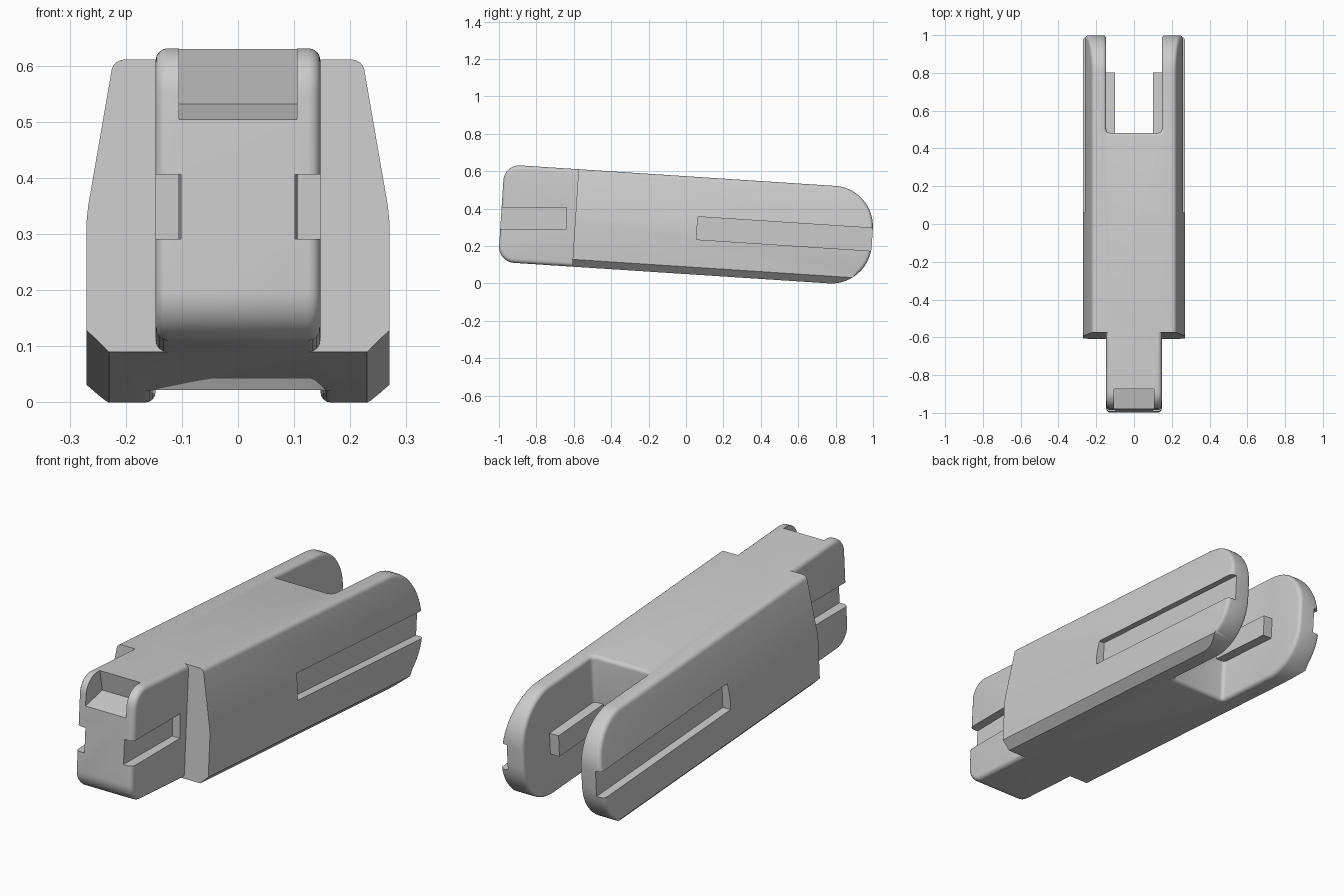
import bpy, bmesh
from math import sin, cos, pi, atan2
from mathutils import Vector, Matrix

cube = bpy.data.objects.get("Cube")
if cube:
    bpy.data.objects.remove(cube, do_unlink=True)

grey = bpy.data.materials.new("light grey")
grey.use_nodes = True
tone = (0.6, 0.6, 0.6, 1)
grey.diffuse_color = tone
grey.node_tree.nodes["Principled BSDF"].inputs["Base Color"].default_value = tone

TILT = Matrix.Translation((0, 0, 0.317)) @ Matrix.Rotation(-0.065, 4, 'X')
H = 0.261       # half height
INNER = 0.147   # half width of neck and fork gap


def rounded(corners, steps=10):
    """Polygon from (a, b, radius) corners, with arcs at corners of non-zero radius."""
    out = []
    for i, (a, b, r) in enumerate(corners):
        p = Vector((a, b))
        if not r:
            out.append(p)
            continue
        d0 = (Vector(corners[i - 1][:2]) - p).normalized()
        d1 = (Vector(corners[(i + 1) % len(corners)][:2]) - p).normalized()
        c = p + (d0 + d1) * r          # right-angle corners
        for k in range(steps + 1):
            t = k / steps * pi / 2
            out.append(c - d1 * r * cos(t) - d0 * r * sin(t))
    return out


def prism(name, pts, axis, lo, hi):
    """Extrude a 2D outline along an axis: x uses (y, z), y uses (x, z), z uses (x, y)."""
    place = {'x': lambda a, b, h: (h, a, b),
             'y': lambda a, b, h: (a, h, b),
             'z': lambda a, b, h: (a, b, h)}[axis]
    bm = bmesh.new()
    low = [bm.verts.new(place(a, b, lo)) for a, b in pts]
    high = [bm.verts.new(place(a, b, hi)) for a, b in pts]
    bm.faces.new(low)
    bm.faces.new(high)
    for i in range(len(pts)):
        j = (i + 1) % len(pts)
        bm.faces.new((low[i], low[j], high[j], high[i]))
    bmesh.ops.recalc_face_normals(bm, faces=bm.faces)
    mesh = bpy.data.meshes.new(name)
    bm.to_mesh(mesh)
    bm.free()
    mesh.materials.append(grey)
    ob = bpy.data.objects.new(name, mesh)
    bpy.context.collection.objects.link(ob)
    return ob


def box(name, x, y, z):
    return prism(name, [(x[0], y[0]), (x[1], y[0]), (x[1], y[1]), (x[0], y[1])], 'z', *z)


def combine(ob, tool, operation):
    """Apply a boolean and remove the tool."""
    mod = ob.modifiers.new("boolean", 'BOOLEAN')
    mod.object, mod.operation, mod.solver = tool, operation, 'EXACT'
    bpy.ops.object.select_all(action='DESELECT')
    bpy.context.view_layer.objects.active = ob
    ob.select_set(True)
    bpy.ops.object.modifier_apply(modifier=mod.name)
    bpy.data.objects.remove(tool, do_unlink=True)


def round_edges(ob, radius, keep_sharp):
    bm = bmesh.new()
    bm.from_mesh(ob.data)
    bmesh.ops.remove_doubles(bm, verts=bm.verts, dist=0.0005)
    edges = [e for e in bm.edges if e.is_manifold and e.calc_face_angle() > 0.6
             and not keep_sharp([v.co for v in e.verts])]
    bmesh.ops.bevel(bm, geom=edges, offset=radius, segments=4, profile=0.5,
                    affect='EDGES', clamp_overlap=False)
    bm.to_mesh(ob.data)
    bm.free()


# Body: tapered cross-section trimmed by a round-ended side profile
half = [(0.23, -H), (0.27, -0.222), (0.27, -0.03), (0.267, 0.0), (0.222, H)]
section = half + [(-x, z) for x, z in reversed(half)]
body = prism("body", section, 'y', -0.593, 1.2)
side = rounded([(-0.8, -H - 0.0005, 0), (0.998, -H - 0.0005, 0.217),
                (0.998, H + 0.0005, 0.217), (-0.8, H + 0.0005, 0)], 14)
combine(body, prism("end_trim", side, 'x', -0.5, 0.5), 'INTERSECT')

# Fork gap between the two arms
gap = rounded([(INNER, 1.3, 0), (-INNER, 1.3, 0), (-INNER, 0.468, 0.018), (INNER, 0.468, 0.018)], 4)
combine(body, prism("fork_gap", gap, 'z', -0.5, 0.5), 'DIFFERENCE')
round_edges(body, 0.018, lambda c: all(p.y < -0.58 for p in c)
            or all(abs(p.x) > 0.2 and p.z < -0.2 for p in c))

# Outer grooves along the arms, and inner guide ribs
for s in (1, -1):
    combine(body, box("arm_groove", sorted((s * 0.23, s * 0.4)), (0.06, 1.3), (-0.073, 0.049)), 'DIFFERENCE')
for s in (1, -1):
    combine(body, box("guide_rib", sorted((s * 0.1, s * 0.17)), (0.44, 0.8), (-0.062, 0.038)), 'UNION')

# Neck: narrow rounded block at the front
profile = rounded([(-0.99, -H, 0.085), (-0.5, -H, 0), (-0.5, H, 0), (-0.99, H, 0.085)])
neck = prism("neck", profile, 'x', -INNER, INNER)
round_edges(neck, 0.022, lambda c: all(p.y > -0.51 for p in c))
combine(body, neck, 'UNION')

body.data.transform(TILT)

# Level grooves in the neck sides and the angled notch at its top
for s in (1, -1):
    plan = [(s * 0.3, -1.2), (s * 0.098, -1.2), (s * 0.107, -0.64), (s * 0.3, -0.64)]
    combine(body, prism("neck_groove", plan, 'z', 0.296, 0.411), 'DIFFERENCE')
notch = [(-0.88, 0.67), (-0.855, 0.537), (-1.1, 0.483), (-1.1, 0.67)]
combine(body, prism("top_notch", notch, 'x', -0.105, 0.105), 'DIFFERENCE')

# Stand on the ground, then shade
low = min(v.co.z for v in body.data.vertices)
ys = [v.co.y for v in body.data.vertices]
body.data.transform(Matrix.Translation((0, -(min(ys) + max(ys)) / 2, -low)))
body.data.materials.clear()
body.data.materials.append(grey)
for poly in body.data.polygons:
    poly.material_index = 0
bpy.ops.object.select_all(action='DESELECT')
bpy.context.view_layer.objects.active = body
body.select_set(True)
bpy.ops.object.shade_smooth_by_angle(angle=0.5)
